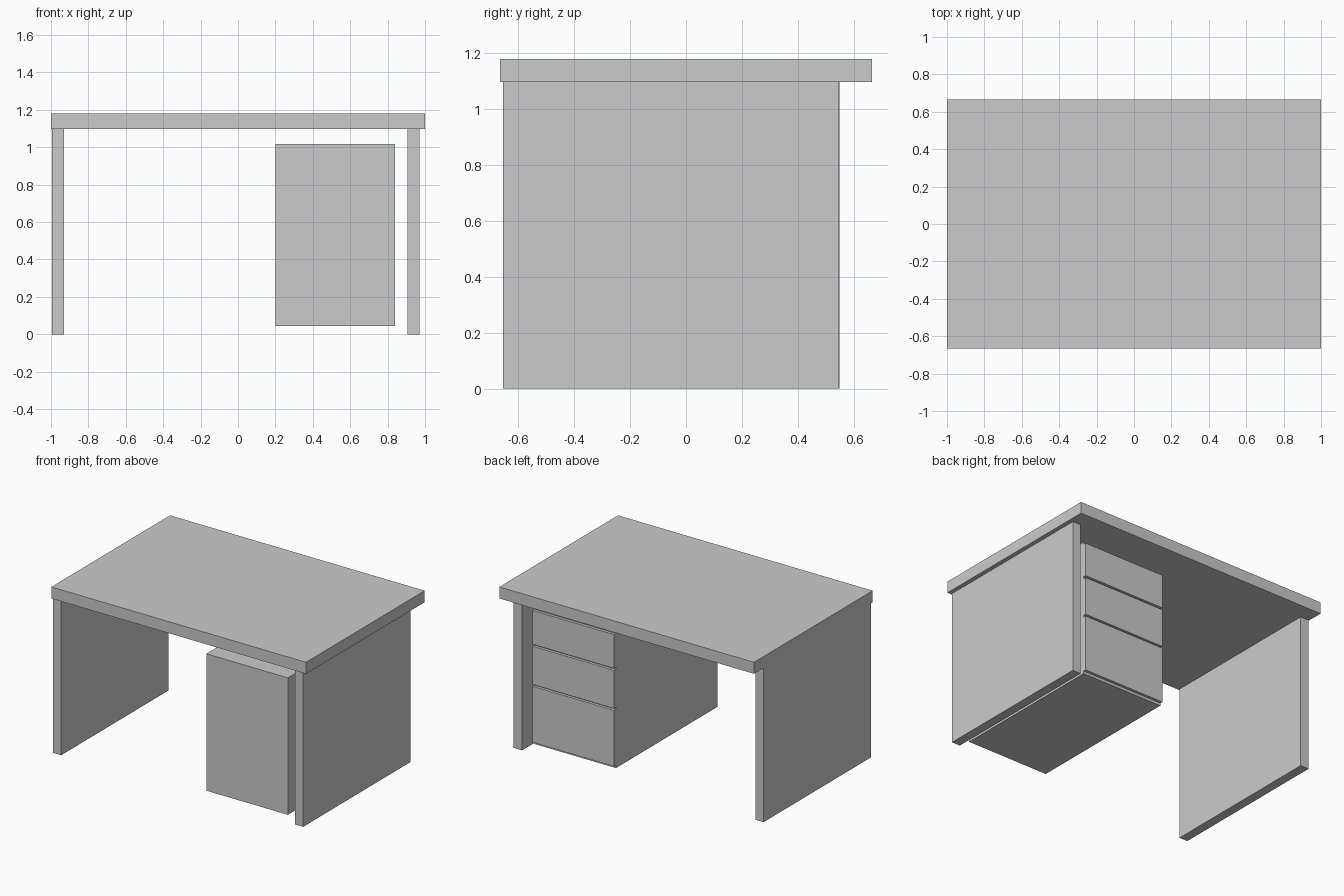
import bpy

if "Cube" in bpy.data.objects:
    bpy.data.objects.remove(bpy.data.objects["Cube"])


def box(name, x, y, z):
    """Axis-aligned box from (min, max) ranges, with real dimensions in its mesh."""
    lo, hi = zip(x, y, z)
    bpy.ops.mesh.primitive_cube_add(size=1)
    ob = bpy.context.object
    ob.name = name
    for v in ob.data.vertices:
        v.co = [h if c > 0 else l for c, l, h in zip(v.co, lo, hi)]
    centre = [(a + b) / 2 for a, b in zip(lo, hi)]
    for v in ob.data.vertices:
        v.co = [c - m for c, m in zip(v.co, centre)]
    ob.location = centre
    return ob


# Desk top
box("desk_top", (-1, 1), (-0.665, 0.665), (1.098, 1.18))

# Slab legs
box("left_leg", (-0.995, -0.93), (-0.655, 0.55), (0, 1.098))
box("right_leg", (0.905, 0.97), (-0.655, 0.547), (0, 1.098))

# Drawer cabinet hung between the legs
cab_x = (0.20, 0.84)
box("cabinet", cab_x, (-0.64, 0.50), (0.045, 1.017))

# Drawer fronts standing slightly proud of the cabinet, with gaps between
drawers = {"top": (0.76, 1.00), "middle": (0.475, 0.746), "bottom": (0.064, 0.462)}
for label, z in drawers.items():
    box(label + "_drawer_front", cab_x, (0.50, 0.52), z)
